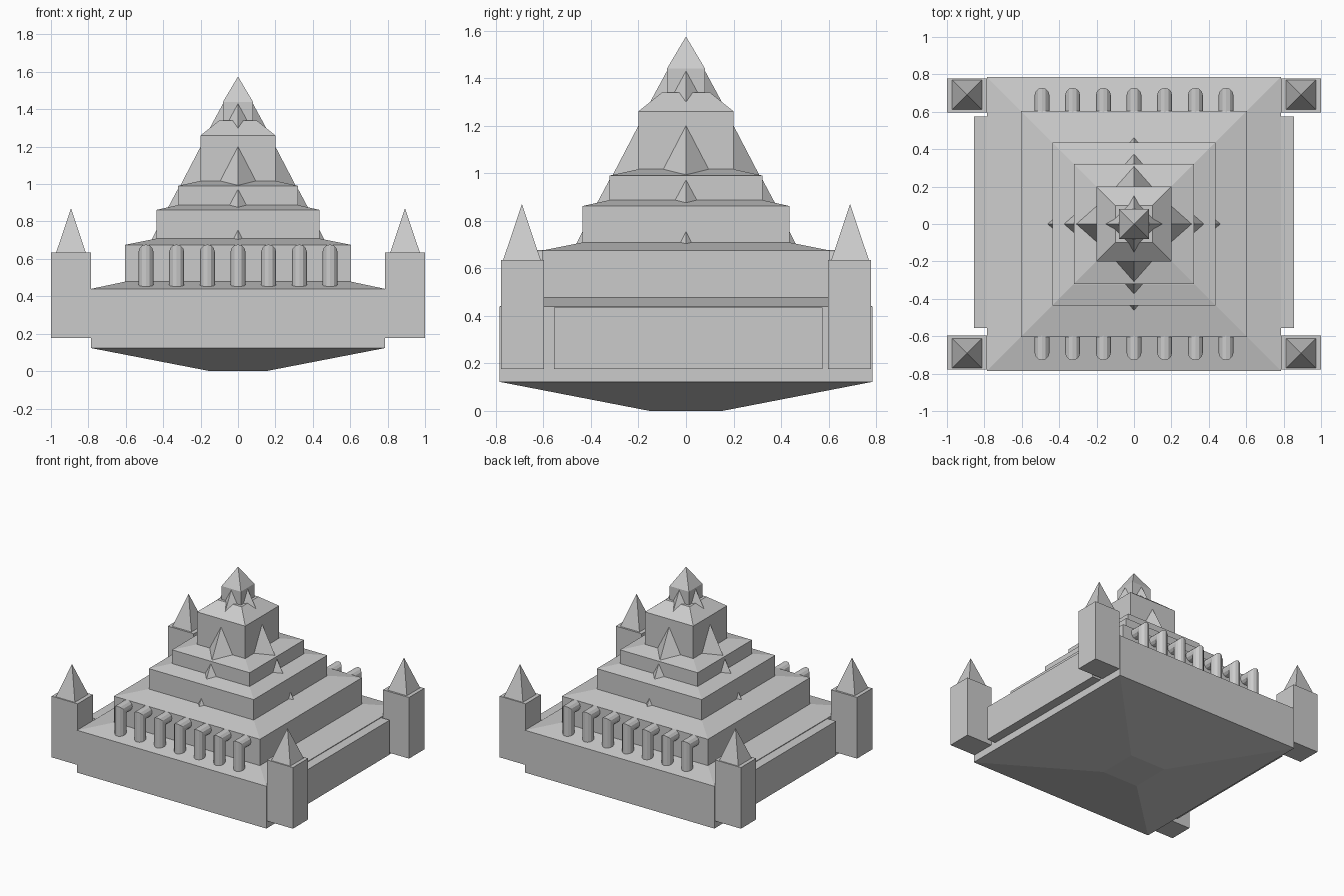
import bpy, bmesh, math

if "Cube" in bpy.data.objects:
    bpy.data.objects.remove(bpy.data.objects["Cube"])


def make(name, verts, faces):
    mesh = bpy.data.meshes.new(name)
    mesh.from_pydata(verts, [], faces)
    bm = bmesh.new()
    bm.from_mesh(mesh)
    bmesh.ops.recalc_face_normals(bm, faces=bm.faces)
    bm.to_mesh(mesh)
    bm.free()
    obj = bpy.data.objects.new(name, mesh)
    bpy.context.collection.objects.link(obj)
    return obj


def loft(name, rings):
    """Skin equal-sized vertex rings and cap both ends."""
    n = len(rings[0])
    faces = [tuple(range(n)), tuple((len(rings) - 1) * n + i for i in range(n))]
    for r in range(len(rings) - 1):
        for i in range(n):
            j = (i + 1) % n
            faces.append((r * n + i, r * n + j, (r + 1) * n + j, (r + 1) * n + i))
    return make(name, [v for ring in rings for v in ring], faces)


def square_stack(name, profile):
    return loft(name, [[(-h, -h, z), (h, -h, z), (h, h, z), (-h, h, z)]
                       for h, z in profile])


def box(name, x0, x1, y0, y1, z0, z1):
    return loft(name, [[(x0, y0, z), (x1, y0, z), (x1, y1, z), (x0, y1, z)]
                       for z in (z0, z1)])


def pyramid(name, cx, cy, z0, z1, r, turn):
    base = [(cx + r * math.cos(turn + i * math.pi / 2),
             cy + r * math.sin(turn + i * math.pi / 2), z0) for i in range(4)]
    return make(name, base + [(cx, cy, z1)],
                [(0, 1, 2, 3)] + [(i, (i + 1) % 4, 4) for i in range(4)])


# Stepped body: each tier has upright walls and a shallow hipped roof
square_stack("base", [(0.15, 0), (0.785, 0.123), (0.785, 0.44), (0.605, 0.478)])
square_stack("lower_tier", [(0.605, 0.465), (0.605, 0.675), (0.435, 0.709)])
square_stack("middle_tier", [(0.435, 0.69), (0.435, 0.862), (0.323, 0.887)])
square_stack("upper_tier", [(0.322, 0.87), (0.322, 0.99), (0.2, 1.017)])
square_stack("tower_block", [(0.2, 1.0), (0.2, 1.26), (0.1, 1.34)])
square_stack("lantern", [(0.08, 1.33), (0.08, 1.44)])
pyramid("top_spire", 0, 0, 1.44, 1.575, 0.08 * math.sqrt(2), math.pi / 4)

# Spikes centred on the four walls of each tier
for tier, d, z0, z1, r in (("middle", 0.435, 0.68, 0.755, 0.038),
                           ("upper", 0.322, 0.86, 0.972, 0.06),
                           ("tower", 0.2, 0.96, 1.2, 0.125),
                           ("lantern", 0.08, 1.29, 1.43, 0.076)):
    for k, (sx, sy) in enumerate(((1, 0), (0, 1), (-1, 0), (0, -1))):
        pyramid(f"{tier}_spike_{k}", sx * d, sy * d, z0, z1, r, 0)

# Corner turrets with pointed roofs
for sx in (-1, 1):
    for sy in (-1, 1):
        x0, x1 = sorted((sx * 0.785, sx * 1.0))
        y0, y1 = sorted((sy * 0.597, sy * 0.778))
        box("turret", x0, x1, y0, y1, 0.177, 0.635)
        pyramid("turret_roof", sx * 0.893, sy * 0.69, 0.635, 0.87,
                0.079 * math.sqrt(2), math.pi / 4)

# Side wall panels
for sx in (-1, 1):
    x0, x1 = sorted((sx * 0.77, sx * 0.855))
    box("side_panel", x0, x1, -0.555, 0.575, 0.177, 0.435)

# Arched buttresses: a mitred round elbow from wall to roof, front and back
ARC = [(0.04 * math.cos(a), 0.04 * math.sin(a))
       for a in (2 * math.pi * i / 12 for i in range(12))]
for sy in (-1, 1):
    for i in range(-3, 4):
        x, yc, zc = i * 0.164, 0.688, 0.637
        loft("buttress", [
            [(x + a, sy * 0.59, zc + b) for a, b in ARC],
            [(x + a, sy * (yc + b), zc + b) for a, b in ARC],
            [(x + a, sy * (yc + b), 0.452) for a, b in ARC]])
